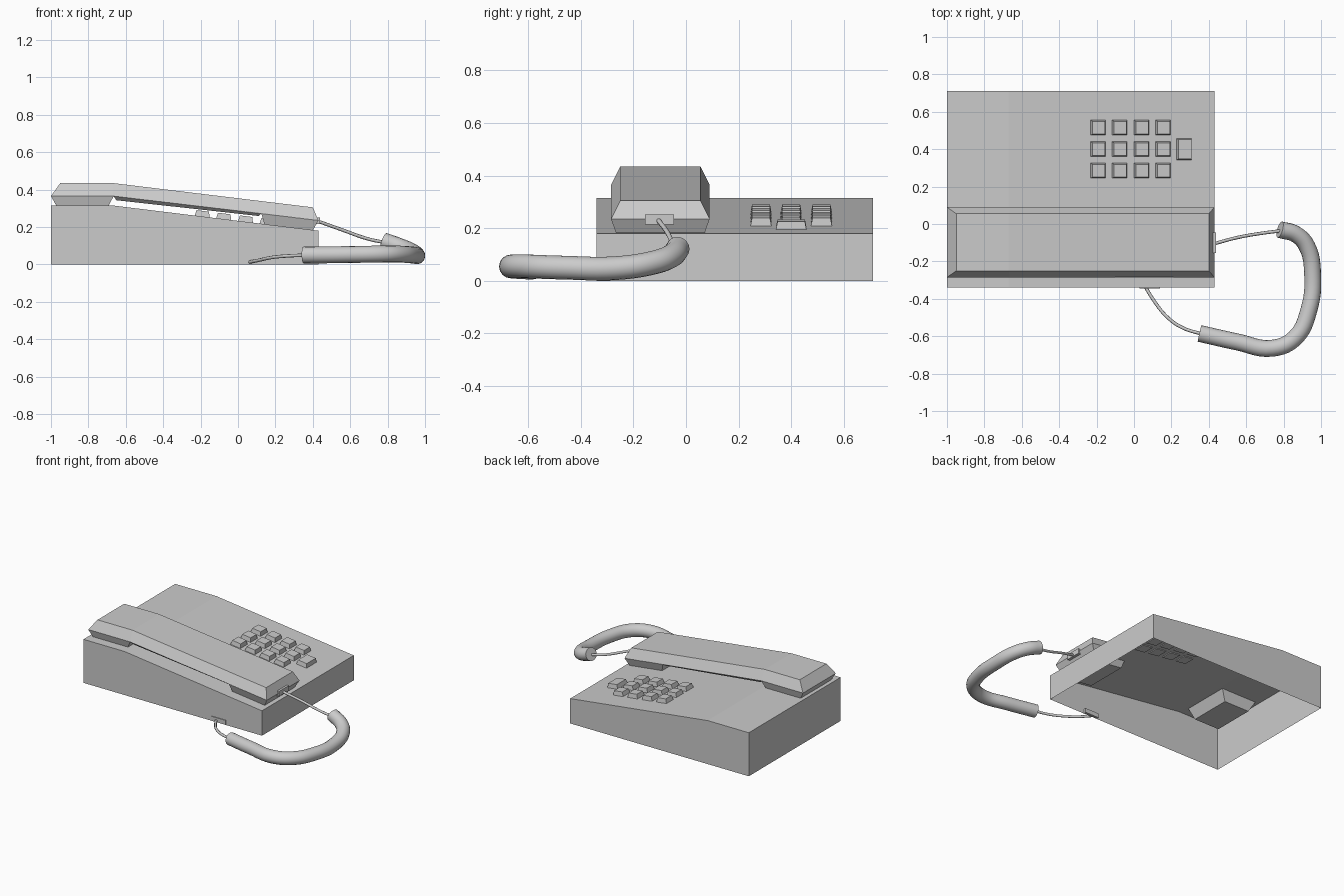
import bpy
from math import atan, sin, cos

if "Cube" in bpy.data.objects:
    bpy.data.objects.remove(bpy.data.objects["Cube"])


def loft(name, low, low_y, top, top_y, closed=True):
    """Solid between two xz profiles, each with its own y range."""
    n = len(low)
    verts = []
    for prof, ys in ((low, low_y), (top, top_y)):
        for y in ys:
            verts += [(x, y, z) for x, z in prof]
    lf, lb, tf, tb = 0, n, 2 * n, 3 * n
    faces = []
    for i in range(n - 1):
        j = i + 1
        faces.append((tf + i, tf + j, tb + j, tb + i))
        faces.append((lf + i, lf + j, tf + j, tf + i))
        faces.append((lb + j, lb + i, tb + i, tb + j))
        if closed:
            faces.append((lf + j, lf + i, lb + i, lb + j))
    e = n - 1
    faces.append((lf, tf, tb, lb))
    faces.append((lf + e, lb + e, tb + e, tf + e))
    me = bpy.data.meshes.new(name)
    me.from_pydata(verts, [], faces)
    ob = bpy.data.objects.new(name, me)
    bpy.context.collection.objects.link(ob)
    return ob


def box(name, x0, x1, y0, y1, z0, z1):
    return loft(name, [(x0, z0), (x1, z0)], (y0, y1),
                [(x0, z1), (x1, z1)], (y0, y1))


def tube(name, pts, radius, res):
    """Smooth round tube through points, converted to a mesh."""
    cu = bpy.data.curves.new(name, 'CURVE')
    cu.dimensions = '3D'
    cu.bevel_depth = radius
    cu.bevel_resolution = res
    cu.resolution_u = 6
    cu.use_fill_caps = True
    sp = cu.splines.new('BEZIER')
    sp.bezier_points.add(len(pts) - 1)
    for p, co in zip(sp.bezier_points, pts):
        p.co = co
        p.handle_left_type = p.handle_right_type = 'AUTO'
    ob = bpy.data.objects.new(name, cu)
    bpy.context.collection.objects.link(ob)
    bpy.ops.object.select_all(action='DESELECT')
    ob.select_set(True)
    bpy.context.view_layer.objects.active = ob
    bpy.ops.object.convert(target='MESH')
    bpy.ops.object.shade_smooth_by_angle(angle=0.8)


# Base housing, open underneath
depth = (-0.34, 0.71)
loft("base_housing", [(-1, 0), (-0.67, 0), (0.43, 0)], depth,
     [(-1, 0.315), (-0.67, 0.315), (0.43, 0.18)], depth, closed=False)

# Handset: upper shell, grip underside, earpiece and mouthpiece
wide, narrow = (-0.285, 0.09), (-0.25, 0.055)
loft("handset_shell", [(-1, 0.365), (-0.665, 0.365), (0.43, 0.235)], wide,
     [(-0.95, 0.435), (-0.67, 0.435), (0.40, 0.305)], narrow)
loft("handset_grip_underside", [(-0.65, 0.343), (0.11, 0.259)], (-0.265, 0.07),
     [(-0.665, 0.365), (0.125, 0.272)], wide)
loft("earpiece", [(-0.93, 0.24), (-0.73, 0.24)], narrow,
     [(-1, 0.365), (-0.665, 0.365)], wide)
loft("mouthpiece", [(0.155, 0.165), (0.375, 0.138)], narrow,
     [(0.125, 0.272), (0.43, 0.235)], wide)

# Keys standing square to the sloping top
slope = atan(0.135 / 1.10)
s, c = sin(slope), cos(slope)


def key(name, x, y, hx, hy):
    z = 0.315 - (x + 0.67) * s / c

    def edge(half, h):
        return [(x + d * c + h * s, z - d * s + h * c) for d in (-half, half)]
    loft(name, edge(hx + 0.007, -0.006), (y - hy - 0.007, y + hy + 0.007),
         edge(hx, 0.03), (y - hy, y + hy))


for kx in (-0.192, -0.077, 0.04, 0.155):
    for ky in (0.515, 0.40, 0.285):
        key("key", kx, ky, 0.034, 0.034)
key("wide_key", 0.268, 0.40, 0.035, 0.052)

# Cord: plugs, thin leads and thick coiled section
box("handset_plug", 0.40, 0.438, -0.155, -0.045, 0.215, 0.252)
box("base_plug", 0.03, 0.14, -0.345, -0.325, 0.004, 0.035)
tube("handset_lead", [(0.43, -0.105, 0.23), (0.55, -0.073, 0.187),
                      (0.70, -0.047, 0.135), (0.80, -0.035, 0.115)], 0.009, 2)
tube("base_lead", [(0.06, -0.335, 0.012), (0.11, -0.415, 0.022),
                   (0.18, -0.50, 0.037), (0.26, -0.555, 0.045),
                   (0.37, -0.59, 0.05)], 0.009, 2)
tube("thick_cord", [(0.35, -0.585, 0.05), (0.55, -0.63, 0.052),
                    (0.74, -0.664, 0.055), (0.86, -0.61, 0.055),
                    (0.935, -0.46, 0.05), (0.955, -0.27, 0.048),
                    (0.925, -0.12, 0.07), (0.865, -0.055, 0.095),
                    (0.78, -0.03, 0.125)], 0.045, 6)
